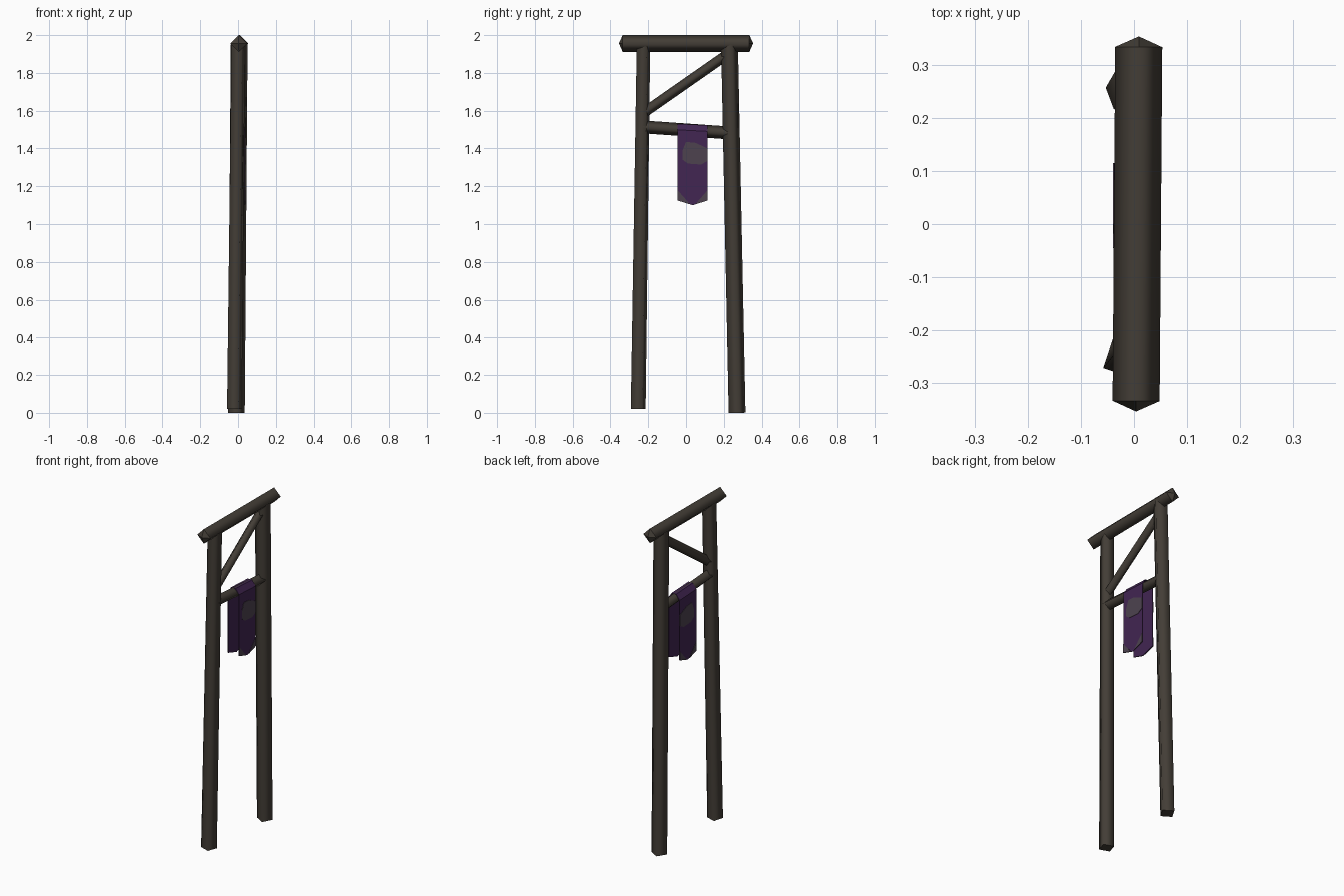
import bpy, bmesh, math
from mathutils import Vector

if "Cube" in bpy.data.objects:
    bpy.data.objects.remove(bpy.data.objects["Cube"])


def material(name, rgb):
    m = bpy.data.materials.new(name)
    m.diffuse_color = (*rgb, 1)
    m.use_nodes = True
    m.node_tree.nodes["Principled BSDF"].inputs["Base Color"].default_value = m.diffuse_color
    return m


WOOD = material("dark wood", (0.056, 0.047, 0.037))
PURPLE = material("purple cloth", (0.054, 0.019, 0.084))
GREY = material("faded grey cloth", (0.075, 0.055, 0.078))


def finish(name, bm, mat):
    bmesh.ops.recalc_face_normals(bm, faces=bm.faces)
    me = bpy.data.meshes.new(name)
    bm.to_mesh(me)
    bm.free()
    me.materials.append(mat)
    ob = bpy.data.objects.new(name, me)
    bpy.context.collection.objects.link(ob)
    return ob


def timber(name, a, b, ra, rb, turn=0, tip=0.0):
    """Four-sided, smooth-shaded log from a to b with pointed or flat ends."""
    a, b = Vector(a), Vector(b)
    d = (b - a).normalized()
    u = (Vector((1, 0, 0)) - d * d.x).normalized()
    v = d.cross(u)
    bm = bmesh.new()
    rings = []
    for p, r in ((a, ra), (b, rb)):
        rings.append([bm.verts.new(p + r * (u * math.cos(t) + v * math.sin(t)))
                      for t in (math.radians(turn + 90 * i) for i in range(4))])
    caps = [bm.verts.new(a - d * tip), bm.verts.new(b + d * tip)]
    for i in range(4):
        j = (i + 1) % 4
        bm.faces.new((rings[0][i], rings[0][j], rings[1][j], rings[1][i])).smooth = True
        for ring, c in zip(rings, caps):
            bm.faces.new((ring[i], ring[j], c))
            bm.edges.get((ring[i], ring[j])).smooth = False
    return finish(name, bm, WOOD)


def plate(name, pts, x0, x1, mat):
    """Thin plate outlined in y-z, spanning x0 to x1."""
    bm = bmesh.new()
    lo = [bm.verts.new((x0, y, z)) for y, z in pts]
    hi = [bm.verts.new((x1, y, z)) for y, z in pts]
    bm.faces.new(lo)
    bm.faces.new(hi)
    for i in range(len(pts)):
        j = (i + 1) % len(pts)
        bm.faces.new((lo[i], lo[j], hi[j], hi[i]))
    return finish(name, bm, mat)


# Leaning posts
timber("front_post", (-0.019, -0.253, 0.02), (0.001, -0.225, 1.95), 0.044, 0.040, 27)
timber("back_post", (-0.009, 0.27, 0.0), (0.006, 0.23, 1.95), 0.046, 0.046, 15)

# Top beam with pointed ends
timber("top_beam", (0.004, -0.335, 1.956), (0.009, 0.335, 1.956), 0.0445, 0.0445, 0, 0.02)

# Diagonal brace and banner rail
timber("diagonal_brace", (0, -0.225, 1.588), (0, 0.225, 1.902), 0.027, 0.027)
timber("banner_rail", (0, -0.225, 1.514), (0, 0.235, 1.482), 0.034, 0.034)

# Banner cloth draped over the rail, both tails ending in a shallow point
bm = bmesh.new()
grid = []
for y, low, drop in ((-0.045, 1.125, 0.0), (0.035, 1.10, 0.004), (0.115, 1.125, 0.008)):
    prof = ((-0.036, low), (-0.036, 1.498 - drop), (-0.014, 1.529 - drop),
            (0.014, 1.529 - drop), (0.036, 1.498 - drop), (0.036, low))
    grid.append([bm.verts.new((x, y, z)) for x, z in prof])
for c0, c1 in zip(grid, grid[1:]):
    for i in range(5):
        bm.faces.new((c0[i], c0[i + 1], c1[i + 1], c1[i]))
cloth = finish("banner_cloth", bm, PURPLE)
mod = cloth.modifiers.new("thickness", 'SOLIDIFY')
mod.thickness = 0.004
mod.offset = 0

# Faded patches on both faces of the banner
patch = [(-0.018, 1.34), (-0.018, 1.39), (0.0, 1.435), (0.05, 1.43), (0.115, 1.40),
         (0.115, 1.335), (0.08, 1.315), (0.01, 1.32)]
left_corner = [(-0.045, 1.18), (-0.045, 1.125), (0.022, 1.104)]
right_corner = [(0.115, 1.18), (0.115, 1.125), (0.048, 1.104)]
for side, s in (("right", 1), ("left", -1)):
    for part, pts in (("emblem", patch), ("front_corner", left_corner),
                      ("back_corner", right_corner)):
        plate(f"banner_{part}_{side}", pts, s * 0.037, s * 0.040, GREY)
